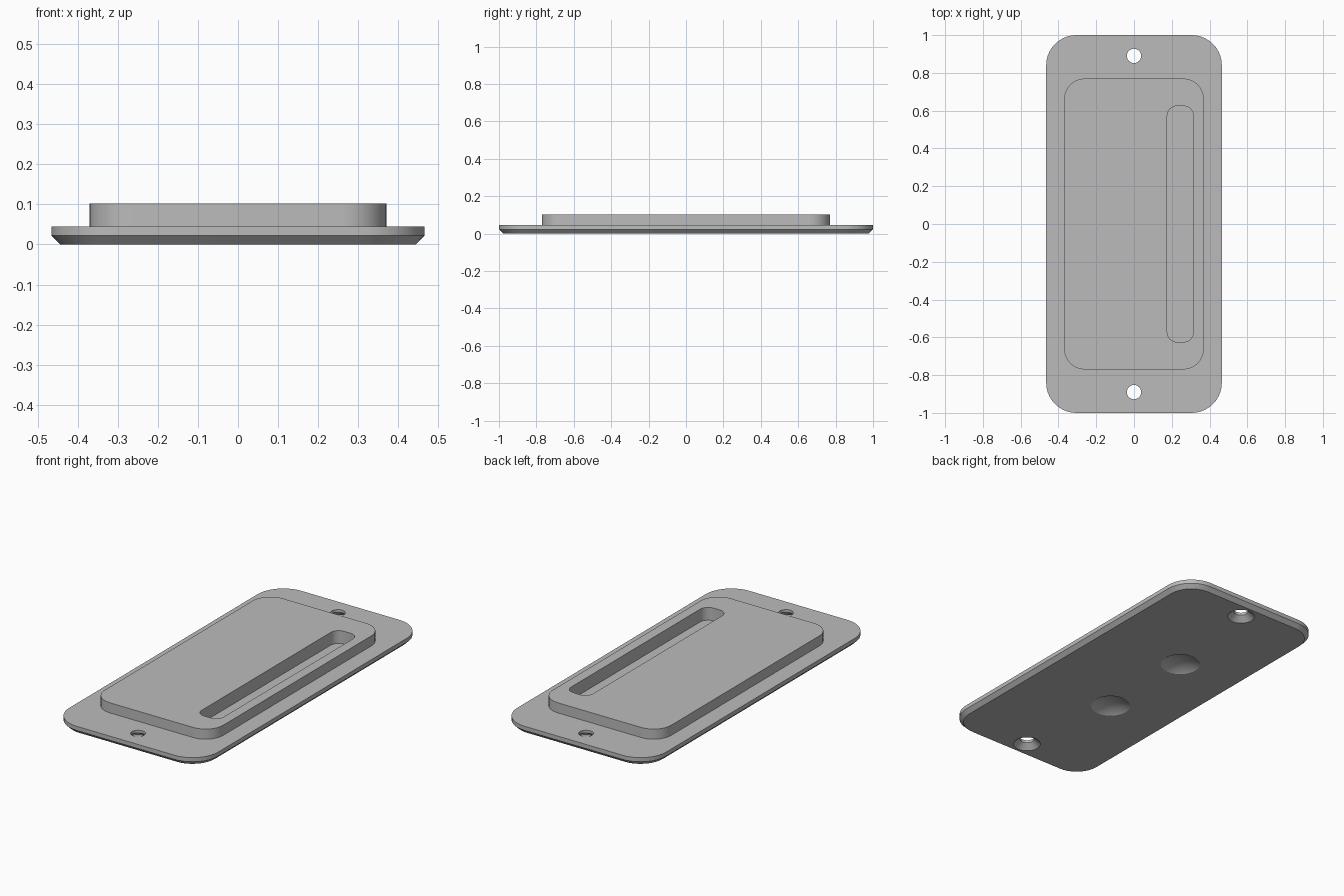
import bpy, bmesh, math

if "Cube" in bpy.data.objects:
    bpy.data.objects.remove(bpy.data.objects["Cube"])

grey = bpy.data.materials.new("mid grey")
grey.diffuse_color = (0.5, 0.5, 0.5, 1)
grey.use_nodes = True
grey.node_tree.nodes["Principled BSDF"].inputs["Base Color"].default_value = grey.diffuse_color


def rounded_rect(cx, hx, hy, r, seg=10):
    """Counter-clockwise rounded rectangle outline."""
    pts = []
    for k, (sx, sy) in enumerate([(1, 1), (-1, 1), (-1, -1), (1, -1)]):
        for i in range(seg + 1):
            a = math.pi / 2 * (k + i / seg)
            pts.append((cx + sx * (hx - r) + r * math.cos(a), sy * (hy - r) + r * math.sin(a)))
    return pts


def circle(cx, cy, r, n=32):
    return [(cx + r * math.cos(2 * math.pi * i / n), cy + r * math.sin(2 * math.pi * i / n)) for i in range(n)]


def loft(name, layers):
    """Closed solid through stacked outlines: [(z, points), ...]."""
    bm = bmesh.new()
    rings = [[bm.verts.new((x, y, z)) for x, y in pts] for z, pts in layers]
    n = len(rings[0])
    bm.faces.new(rings[0][::-1])
    bm.faces.new(rings[-1])
    for lo, hi in zip(rings, rings[1:]):
        for i in range(n):
            j = (i + 1) % n
            bm.faces.new((lo[i], lo[j], hi[j], hi[i]))
    mesh = bpy.data.meshes.new(name)
    bm.to_mesh(mesh)
    bm.free()
    obj = bpy.data.objects.new(name, mesh)
    bpy.context.collection.objects.link(obj)
    mesh.materials.append(grey)
    return obj


def boolean(target, tool, operation):
    mod = target.modifiers.new(tool.name, 'BOOLEAN')
    mod.operation, mod.object, mod.solver = operation, tool, 'EXACT'
    bpy.context.view_layer.objects.active = target
    bpy.ops.object.modifier_apply(modifier=mod.name)
    bpy.data.objects.remove(tool)


# Base plate with chamfered underside
plate = loft("cover_plate", [
    (0, rounded_rect(0, 0.443, 0.978, 0.138)),
    (0.022, rounded_rect(0, 0.465, 1, 0.16)),
    (0.045, rounded_rect(0, 0.465, 1, 0.16))])

# Raised panel on top
boolean(plate, loft("raised_panel", [
    (0.03, rounded_rect(0, 0.37, 0.77, 0.11)),
    (0.102, rounded_rect(0, 0.37, 0.77, 0.11))]), 'UNION')

# Long slot sunk into the panel
boolean(plate, loft("slot_cutter", [
    (0.03, rounded_rect(0.245, 0.069, 0.624, 0.05)),
    (0.2, rounded_rect(0.245, 0.069, 0.624, 0.05))]), 'DIFFERENCE')

for side in (-1, 1):
    # Countersunk screw hole
    y = side * 0.89
    boolean(plate, loft("screw_hole_cutter", [
        (-0.01, circle(0, y, 0.083)), (0.03, circle(0, y, 0.038)),
        (0.1, circle(0, y, 0.038))]), 'DIFFERENCE')
    # Shallow round dimple underneath
    R, depth = 0.2, 0.03
    layers = []
    for i in range(9):
        a = math.radians(40 * (1 - i / 8) + 0.5)
        layers.append((depth - R + R * math.cos(a), circle(-0.08, side * 0.29, R * math.sin(a))))
    boolean(plate, loft("dimple_cutter", layers), 'DIFFERENCE')

bpy.ops.object.select_all(action='DESELECT')
plate.select_set(True)
bpy.context.view_layer.objects.active = plate
bpy.ops.object.shade_smooth_by_angle(angle=math.radians(30))
